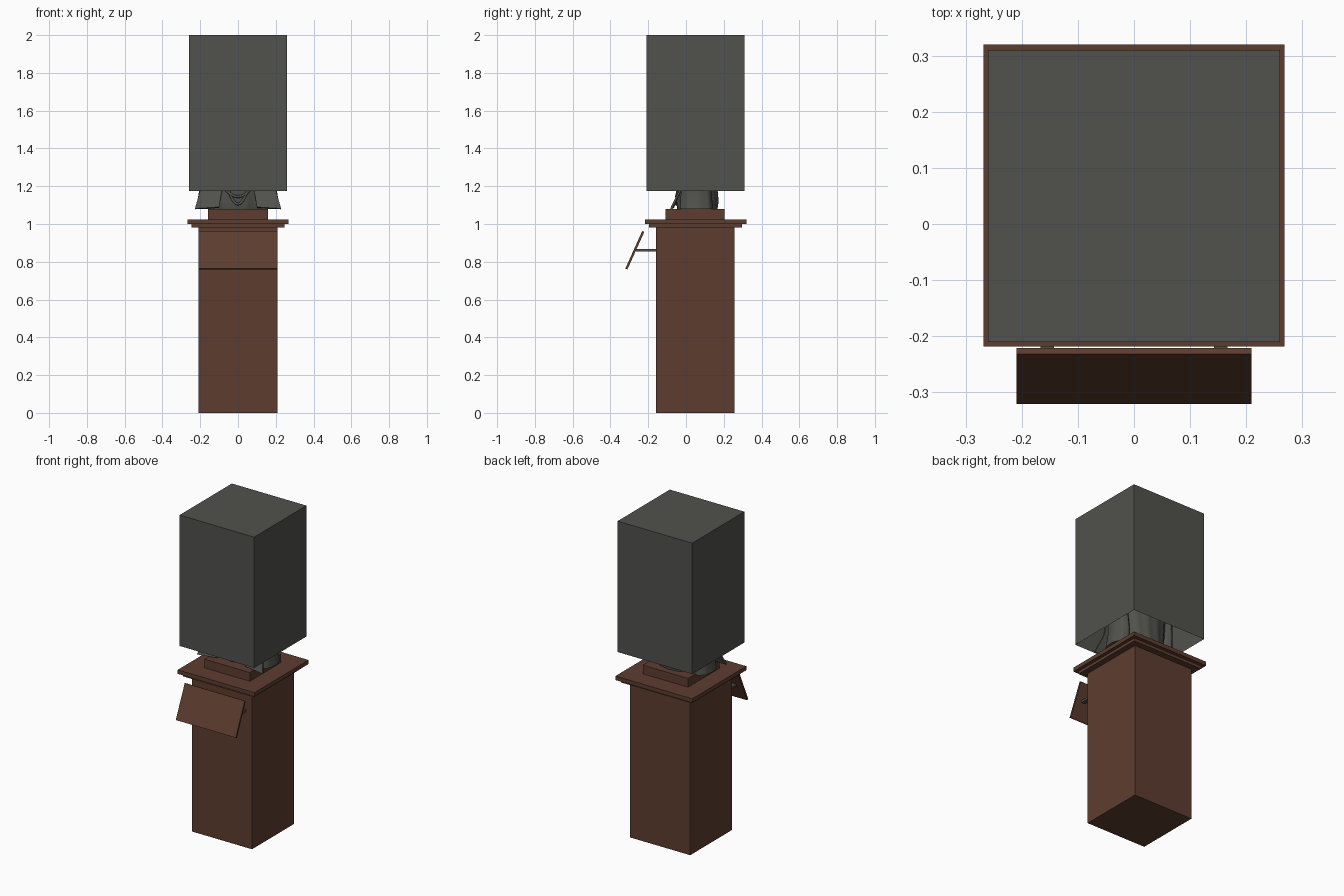
import bpy, bmesh, math
from mathutils import Matrix, Vector

if "Cube" in bpy.data.objects:
    bpy.data.objects.remove(bpy.data.objects["Cube"])


def mat(name, r, g, b):
    m = bpy.data.materials.new(name)
    m.diffuse_color = (r, g, b, 1)
    m.use_nodes = True
    m.node_tree.nodes["Principled BSDF"].inputs["Base Color"].default_value = m.diffuse_color
    return m


WOOD = mat("brown wood", 0.110, 0.046, 0.028)
GREY = mat("dark grey", 0.082, 0.084, 0.074)


def finish(bm, name, material, smooth=False):
    bmesh.ops.recalc_face_normals(bm, faces=bm.faces[:])
    me = bpy.data.meshes.new(name)
    bm.to_mesh(me)
    bm.free()
    me.materials.append(material)
    ob = bpy.data.objects.new(name, me)
    bpy.context.collection.objects.link(ob)
    if smooth:
        bpy.context.view_layer.objects.active = ob
        ob.select_set(True)
        bpy.ops.object.shade_smooth_by_angle(angle=math.radians(50))
        ob.select_set(False)
    return ob


def box(name, material, lo, hi, open_bottom=False, tilt=0):
    lo, hi = Vector(lo), Vector(hi)
    bm = bmesh.new()
    bmesh.ops.create_cube(bm, size=1)
    if open_bottom:
        low = [f for f in bm.faces if f.calc_center_median().z < -0.4]
        bmesh.ops.delete(bm, geom=low, context='FACES_ONLY')
    size = hi - lo
    bm.transform(Matrix.Translation((lo + hi) / 2) @ Matrix.Rotation(tilt, 4, 'X')
                 @ Matrix.Diagonal((*size, 1)))
    return finish(bm, name, material)


def loft(name, rings, n=40, ripple=0.0, waves=12):
    """Skin stacked ellipses: (x, y, z, half width, half depth)."""
    bm = bmesh.new()
    loops = []
    for k, (x, y, z, a, b) in enumerate(rings):
        loop = []
        for i in range(n):
            t = 2 * math.pi * i / n
            s = 1 + ripple * math.sin(waves * t + 0.6 * k)
            loop.append(bm.verts.new((x + a * s * math.cos(t), y + b * s * math.sin(t), z)))
        loops.append(loop)
    for p, q in zip(loops, loops[1:]):
        for i in range(n):
            j = (i + 1) % n
            bm.faces.new((p[i], p[j], q[j], q[i]))
    bm.faces.new(loops[0])
    bm.faces.new(loops[-1])
    return finish(bm, name, GREY, True)


# Pedestal with stepped top
box("pedestal_column", WOOD, (-0.21, -0.16, 0), (0.21, 0.258, 0.985))
box("pedestal_lower_cap", WOOD, (-0.247, -0.197, 0.982), (0.247, 0.297, 1.0))
box("pedestal_upper_cap", WOOD, (-0.268, -0.218, 1.0), (0.268, 0.32, 1.025))
box("display_plinth", WOOD, (-0.158, -0.108, 1.025), (0.158, 0.205, 1.08))

# Tilted information board on two arms
slope = math.atan2(0.09, 0.20)
box("information_board", WOOD, (-0.209, -0.277, 0.752), (0.209, -0.265, 0.97), tilt=-slope)
for s in (-1, 1):
    box("board_arm", GREY, (s * 0.155 - 0.012, -0.265, 0.854), (s * 0.155 + 0.012, -0.155, 0.868))

# Case, open underneath
box("display_case", GREY, (-0.26, -0.21, 1.175), (0.26, 0.31, 2.0), open_bottom=True)

# Draped torso, mostly hidden in the case
loft("bust_torso", [
    (0, 0.06, 1.08, 0.145, 0.105), (0, 0.06, 1.12, 0.150, 0.112),
    (0, 0.06, 1.20, 0.150, 0.105), (0, 0.05, 1.32, 0.165, 0.115),
    (0, 0.05, 1.42, 0.180, 0.110), (0, 0.06, 1.49, 0.140, 0.085),
    (0, 0.06, 1.53, 0.070, 0.065)], n=72, ripple=0.022, waves=14)
loft("bust_neck_and_head", [
    (0, 0.06, 1.50, 0.060, 0.060), (0, 0.05, 1.58, 0.055, 0.060),
    (0, 0.03, 1.61, 0.070, 0.085), (0, 0.035, 1.69, 0.085, 0.100),
    (0, 0.04, 1.77, 0.080, 0.095), (0, 0.045, 1.82, 0.050, 0.060),
    (0, 0.045, 1.835, 0.015, 0.018)])

# Flared sleeves and hanging front panels
for s in (-1, 1):
    loft("bust_sleeve", [
        (s * 0.170, 0.055, 1.08, 0.052, 0.085), (s * 0.158, 0.055, 1.18, 0.046, 0.080),
        (s * 0.165, 0.055, 1.32, 0.045, 0.070), (s * 0.150, 0.055, 1.45, 0.040, 0.050)],
        ripple=0.03, waves=8)
    bm = bmesh.new()
    outline = [(0.10, -0.072, 1.09), (0.228, -0.084, 1.082), (0.200, -0.036, 1.18),
               (0.175, -0.02, 1.34), (0.10, -0.03, 1.34), (0.085, -0.035, 1.18)]
    vs = [bm.verts.new((s * x, y, z)) for x, y, z in outline]
    bm.faces.new((vs[0], vs[1], vs[2], vs[5]))
    bm.faces.new((vs[5], vs[2], vs[3], vs[4]))
    panel = finish(bm, "bust_front_panel", GREY)
    panel.modifiers.new("thickness", 'SOLIDIFY').thickness = 0.01

# Curved cloth folds across the front
for k, (w, drop) in enumerate(((0.05, 0.075), (0.08, 0.055), (0.11, 0.03))):
    cu = bpy.data.curves.new("cloth_fold", 'CURVE')
    cu.dimensions = '3D'
    cu.bevel_depth = 0.007
    cu.bevel_resolution = 2
    sp = cu.splines.new('POLY')
    sp.points.add(16)
    for i, p in enumerate(sp.points):
        u = i / 8 - 1
        x = w * u
        y = 0.06 - 0.112 * math.sqrt(1 - (x / 0.155) ** 2)
        p.co = (x, y, 1.18 - drop * (1 - u * u) + 0.02 * k, 1)
    cu.materials.append(GREY)
    bpy.context.collection.objects.link(bpy.data.objects.new("cloth_fold", cu))
